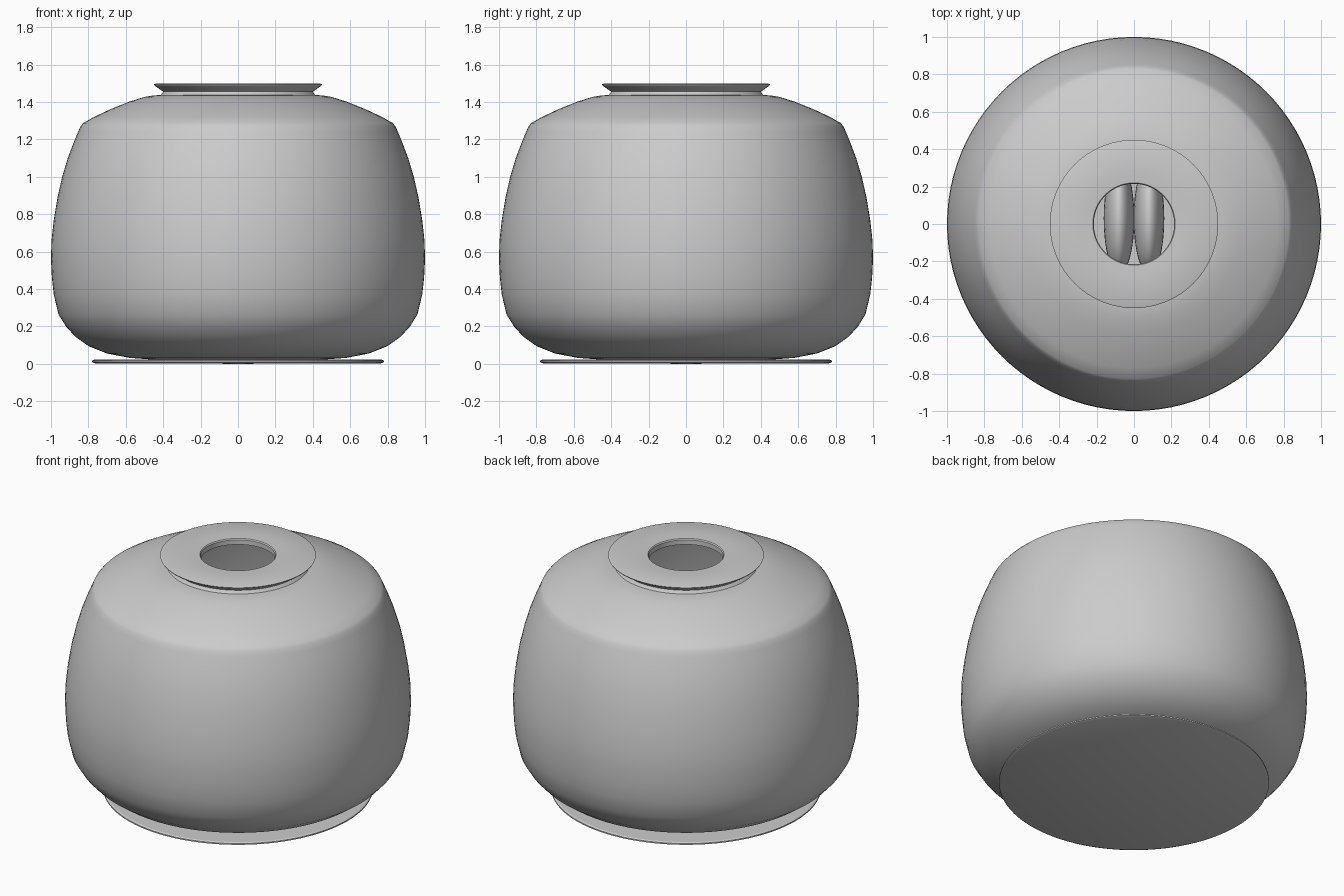
import bpy, bmesh, math
from mathutils import Matrix

if "Cube" in bpy.data.objects:
    bpy.data.objects.remove(bpy.data.objects["Cube"])

SEG = 96


def lathe(name, profile, closed=False, angle=25):
    """Revolve (radius, z) points round the z axis."""
    bm = bmesh.new()
    rings = []
    for r, z in profile:
        if r == 0:
            rings.append([bm.verts.new((0, 0, z))] * SEG)
        else:
            rings.append([bm.verts.new((r * math.cos(2 * math.pi * i / SEG),
                                        r * math.sin(2 * math.pi * i / SEG), z))
                          for i in range(SEG)])
    pairs = list(zip(rings, rings[1:]))
    if closed:
        pairs.append((rings[-1], rings[0]))
    for a, b in pairs:
        for i in range(SEG):
            j = (i + 1) % SEG
            bm.faces.new(dict.fromkeys((a[i], a[j], b[j], b[i])))
    finish(name, bm, angle)


def finish(name, bm, angle):
    bmesh.ops.recalc_face_normals(bm, faces=bm.faces)
    mesh = bpy.data.meshes.new(name)
    bm.to_mesh(mesh)
    bm.free()
    ob = bpy.data.objects.new(name, mesh)
    bpy.context.collection.objects.link(ob)
    bpy.ops.object.select_all(action='DESELECT')
    ob.select_set(True)
    bpy.context.view_layer.objects.active = ob
    bpy.ops.object.shade_smooth_by_angle(angle=math.radians(angle))


# Hollow rounded pot with a sloping shoulder
outer = [(0, .02), (.45, .022), (.58, .032), (.70, .055), (.80, .095), (.87, .145),
         (.92, .20), (.96, .265), (.985, .37), (.995, .46), (1, .56), (.997, .66),
         (.985, .77), (.965, .89), (.94, 1.0), (.91, 1.1), (.88, 1.18), (.855, 1.24),
         (.842, 1.27), (.828, 1.287), (.77, 1.32), (.68, 1.362), (.58, 1.402),
         (.50, 1.427), (.45, 1.435), (.40, 1.438)]
inner = [(.38, 1.40), (.56, 1.36), (.79, 1.25), (.88, 1.0), (.94, .6), (.90, .28),
         (.75, .12), (.5, .07), (0, .06)]
lathe("pot_body", outer + inner, angle=40)

# Flared rim with the round opening
lathe("rim", [(.415, 1.435), (.40, 1.455), (.447, 1.488), (.45, 1.494), (.44, 1.498),
              (.28, 1.5), (.22, 1.497), (.215, 1.49), (.215, 1.46), (.36, 1.40)],
      closed=True)

# Thin base disc
lathe("base_disc", [(0, 0), (.765, .003), (.78, .009), (.78, .017), (.77, .022), (0, .022)])

# Pair of rounded lobes inside, seen through the opening
for side, label in ((-1, "left"), (1, "right")):
    bm = bmesh.new()
    bmesh.ops.create_uvsphere(bm, u_segments=32, v_segments=16, radius=1,
                              matrix=Matrix.Translation((side * .08, .03, .25))
                              @ Matrix.Diagonal((.082, .30, .22, 1)))
    finish(label + "_inner_lobe", bm, 60)
